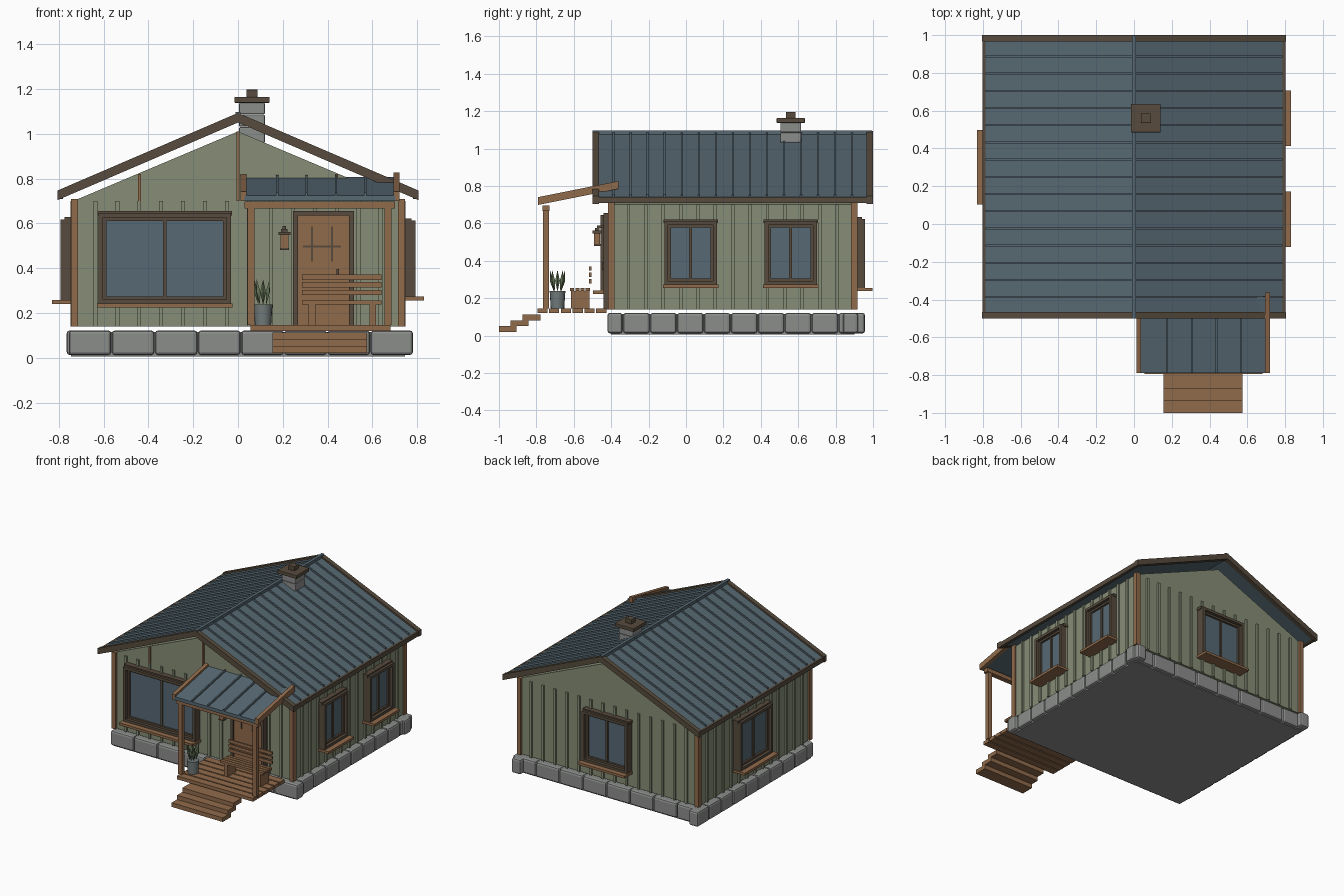
import bpy, bmesh
from math import pi, cos, sin
from mathutils import Matrix, Vector

if "Cube" in bpy.data.objects:
    bpy.data.objects.remove(bpy.data.objects["Cube"])


def material(name, *rgb):
    mat = bpy.data.materials.new(name)
    mat.use_nodes = True
    mat.diffuse_color = (*rgb, 1)
    mat.node_tree.nodes["Principled BSDF"].inputs["Base Color"].default_value = (*rgb, 1)
    return mat


sage = material("sage siding", .24, .27, .18)
wood = material("warm wood", .28, .145, .07)
dark = material("dark brown trim", .095, .07, .047)
blue = material("blue metal roof", .095, .14, .17)
glass = material("window glass", .095, .14, .175)
stone = material("grey stone", .26, .27, .26)
leaf = material("foliage green", .13, .18, .10)
clay = material("grey planter", .17, .2, .2)


def finish(name, mat, bm, matrix=None, bevel=0):
    bmesh.ops.recalc_face_normals(bm, faces=bm.faces[:])
    mesh = bpy.data.meshes.new(name)
    bm.to_mesh(mesh)
    bm.free()
    mesh.materials.append(mat)
    obj = bpy.data.objects.new(name, mesh)
    bpy.context.collection.objects.link(obj)
    if matrix:
        obj.matrix_world = matrix
    if bevel:
        mod = obj.modifiers.new("soft edges", "BEVEL")
        mod.width, mod.segments = bevel, 2
    return obj


def boxes(name, mat, items, matrix=None, bevel=0):
    """One object from boxes given as x0, x1, y0, y1, z0, z1."""
    bm = bmesh.new()
    for x0, x1, y0, y1, z0, z1 in items:
        place = Matrix.Translation(((x0 + x1) / 2, (y0 + y1) / 2, (z0 + z1) / 2))
        size = Matrix.Diagonal((x1 - x0, y1 - y0, z1 - z0, 1))
        bmesh.ops.create_cube(bm, size=1, matrix=place @ size)
    return finish(name, mat, bm, matrix, bevel)


def prisms(name, mat, outline, spans, axis):
    """Extrude an outline (across, up) along the axis over each span."""
    bm = bmesh.new()
    for start, end in spans:
        def point(across, up, along):
            return (across, along, up) if axis == "y" else (along, across, up)
        face = bm.faces.new([bm.verts.new(point(a, u, start)) for a, u in outline])
        out = bmesh.ops.extrude_face_region(bm, geom=[face])
        moved = [v for v in out["geom"] if isinstance(v, bmesh.types.BMVert)]
        bmesh.ops.translate(bm, verts=moved, vec=Vector(point(0, 0, end - start)))
    return finish(name, mat, bm)


# House proportions
half, front, back = .735, -.4, .9
floor, eave, mid = .14, .7, .25

# Walls with gables, battens and corner posts
prisms("walls", sage, [(-half, floor), (half, floor), (half, eave), (0, 1.01), (-half, eave)],
       [(front, back)], "y")
thick, wide = .012, .009
battens = []
for i in range(1, 15):
    x = -half + i * 2 * half / 15
    for y in (front, back):
        battens.append((x - wide, x + wide, y - thick, y + thick, floor, eave))
for i in range(1, 14):
    y = front + i * (back - front) / 14
    for x in (-half, half):
        battens.append((x - thick, x + thick, y - wide, y + wide, floor, eave))
boxes("wall_battens", sage, battens)
boxes("corner_posts", wood, [(x - .016, x + .016, y - .018, y + .018, floor, eave + .008)
                             for x in (-.73, .73) for y in (front, back)])
boxes("gable_strips", wood, [(x - .006, x + .006, front - .012, front, eave, 1.01 - abs(x) * .43)
                             for x in (-.44, 0, .44)])

# Stone foundation
boxes("foundation_core", stone, [(-.745, .745, front, back, .005, .115)])
gap, low, high = .002, .012, .122
pitch = .1925
for name, y in (("front", -.42), ("back", .84)):
    starts = [-.757 + i * pitch for i in range(8)]
    boxes(name + "_stones", stone, [(x + gap, x + pitch - gap, y, y + .08, low, high)
                                    for x in starts], bevel=.014)
run = .144
for name, x in (("left", .69), ("right", -.765)):
    starts = [-.337 + i * run for i in range(9)]
    boxes(name + "_stones", stone, [(x, x + .075, y + gap, y + run - gap, low, high)
                                    for y in starts], bevel=.014)


# Main roof
def slope(side, inner, outer, top, bottom):
    def height(x):
        return 1.09 - x * .43
    return [(side * inner, height(inner) + top), (side * outer, height(outer) + top),
            (side * outer, height(outer) + bottom), (side * inner, height(inner) + bottom)]


for name, side in (("left", 1), ("right", -1)):
    prisms(name + "_roof", blue, slope(side, 0, .79, -.01, -.035), [(-.48, .98)], "y")
    ribs = [mid + k * .091 for k in range(-7, 8)]
    prisms(name + "_roof_ribs", blue, slope(side, .005, .785, .002, -.015),
           [(y - .005, y + .005) for y in ribs], "y")
    prisms(name + "_rake_boards", dark, slope(side, 0, .805, .003, -.04),
           [(-.5, -.466), (.966, 1)], "y")
    edge = sorted((side * .782, side * .803))
    boxes(name + "_eave_board", dark, [(*edge, -.48, .98, .708, .742)])
boxes("ridge_cap", blue, [(-.011, .011, -.5, .995, 1.075, 1.097)])

# Chimney
cx, cy = .0625, .56
courses = [(.96, 1.03), (1.032, 1.085), (1.087, 1.138)]
boxes("chimney", stone, [(cx - .058, cx + .058, cy - .056, cy + .056, a, b)
                         for a, b in courses], bevel=.006)
boxes("chimney_cap", dark, [(cx - .078, cx + .078, cy - .075, cy + .075, 1.138, 1.164),
                            (cx - .025, cx + .025, cy - .025, cy + .025, 1.164, 1.197)], bevel=.003)


# Windows, built facing the front and turned to each wall
def ring(w, z0, z1, t, depth):
    return [(-w, -w + t, -depth, 0, z0, z1), (w - t, w, -depth, 0, z0, z1),
            (-w, w, -depth, 0, z0, z0 + t), (-w, w, -depth, 0, z1 - t, z1)]


def window(name, x, y, turn, w, z0, z1):
    place = Matrix.Translation((x, y, 0)) @ Matrix.Rotation(turn, 4, "Z")
    t = .02
    bars = ring(w, z0, z1, t, .058) + ring(w - t, z0 + t, z1 - t, .014, .036)
    bars += [(-.008, .008, -.03, 0, z0, z1), (-w - .006, w + .006, -.04, 0, z1 - .01, z1 + .01)]
    boxes(name + "_frame", dark, bars, place)
    boxes(name + "_glass", glass, [(-w + t, w - t, -.021, 0, z0 + t, z1 - t)], place)
    boxes(name + "_sill", wood, [(-w - .008, w + .008, -.096, 0, z0 - .016, z0 + .002)], place)


window("front_window", -.327, front, 0, .295, .24, .645)
window("left_front_window", half, .025, pi / 2, .14, .272, .612)
window("left_back_window", half, .56, pi / 2, .14, .272, .612)
window("right_window", -half, .3, -pi / 2, .19, .256, .618)
window("back_window", 0, back, pi, .185, .254, .625)

# Door
boxes("door", wood, [(.265, .5, front - .028, front, floor, .64)])
boxes("door_frame", dark, [(.245, .267, front - .04, front, floor, .655),
                           (.495, .517, front - .04, front, floor, .655),
                           (.245, .517, front - .04, front, .635, .655)])
face = front - .034
boxes("door_bars", dark, [(.326, .334, face, front, .43, .585), (.416, .424, face, front, .43, .585),
                          (.29, .46, face, front, .492, .5)])
boxes("door_handle", dark, [(.44, .452, front - .05, front, .35, .395)])

# Porch deck and steps
boxes("deck_planks", wood, [(.055, .68, y, y + .054, .12, .145)
                            for y in [-.795 + i * .063 for i in range(6)]])
boxes("porch_steps", wood, [(.155, .575, -1 + i * .063, -.905 + i * .063,
                             .02 + i * .031, .051 + i * .031) for i in range(3)])

# Porch frame and roof
boxes("porch_posts", wood, [(x - .016, x + .016, -.765, -.733, .145, .675) for x in (.058, .67)])
boxes("porch_beam", wood, [(.03, .7, -.768, -.73, .667, .697)])


def lean(top, bottom, end):
    def height(y):
        return .735 + (y + .79) * .2
    return [(-.79, height(-.79) + top), (end, height(end) + top),
            (end, height(end) + bottom), (-.79, height(-.79) + bottom)]


prisms("porch_roof", blue, lean(-.01, -.035, -.385), [(.03, .7)], "x")
prisms("porch_roof_ribs", blue, lean(.003, -.015, -.385),
       [(x - .005, x + .005) for x in (.175, .306, .437, .568)], "x")
prisms("porch_roof_trim", wood, lean(.006, -.036, -.362), [(.012, .038), (.694, .72)], "x")

# Bench
boxes("bench_back", wood, [(.285, .64, -.518, -.506, z, z + .023) for z in (.28, .314, .348)])
boxes("bench_seat", wood, [(.285, .64, y, y + .022, .238, .255)
                           for y in [-.62 + i * .028 for i in range(4)]])
boxes("bench_legs", wood, [(x, x + .03, -.615, -.515, .145, .24) for x in (.315, .587)])

# Lantern
lx, ly = .207, -.475
boxes("lantern_body", wood, [(lx - .018, lx + .018, ly - .016, ly + .016, .487, .55)])
boxes("lantern_frame", dark, [(lx - .027, lx + .027, ly - .024, ly + .024, .547, .562),
                              (lx - .02, lx + .02, ly - .018, ly + .018, .48, .489),
                              (lx - .014, lx + .014, ly - .012, ly + .012, .562, .575),
                              (lx - .008, lx + .008, ly, front, .575, .588)])

# Planter
px, py = .112, -.687
bm = bmesh.new()
bmesh.ops.create_cone(bm, cap_ends=True, segments=16, radius1=.036, radius2=.042, depth=.093,
                      matrix=Matrix.Translation((px, py, .192)))
pot = finish("planter_pot", clay, bm)
bm = bmesh.new()
for i in range(8):
    angle = i * pi / 4
    r = .03 if i else 0
    spot = Matrix.Translation((px + r * cos(angle), py + r * sin(angle), .293))
    tilt = Matrix.Rotation(angle, 4, "Z") @ Matrix.Rotation(.18 if i else 0, 4, "Y")
    bmesh.ops.create_uvsphere(bm, u_segments=4, v_segments=2, radius=1,
                              matrix=spot @ tilt @ Matrix.Diagonal((.011, .013, .058, 1)))
finish("planter_leaves", leaf, bm)

# Rounded pot side with crisp rim
bpy.ops.object.select_all(action="DESELECT")
pot.select_set(True)
bpy.context.view_layer.objects.active = pot
bpy.ops.object.shade_smooth_by_angle()
